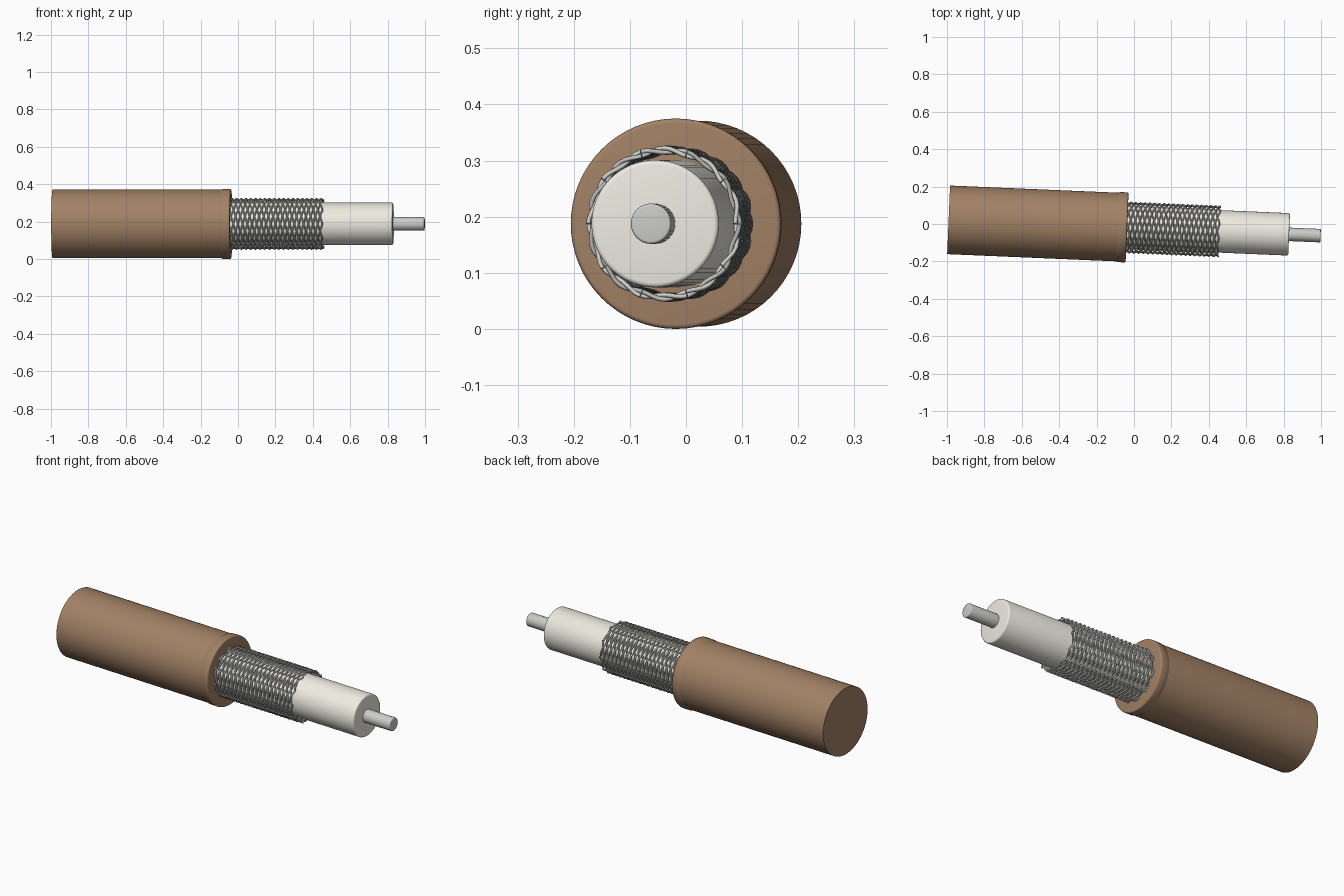
import bpy, bmesh
from math import sin, cos, pi, radians
from mathutils import Matrix

if "Cube" in bpy.data.objects:
    bpy.data.objects.remove(bpy.data.objects["Cube"])

# The cable axis runs along local x, turned slightly about z
PLACE = Matrix.Translation((0, -0.02, 0.1875)) @ Matrix.Rotation(radians(-2.44), 4, 'Z')


def material(name, rgb):
    m = bpy.data.materials.new(name)
    m.diffuse_color = (*rgb, 1)
    m.use_nodes = True
    m.node_tree.nodes["Principled BSDF"].inputs["Base Color"].default_value = m.diffuse_color
    return m


def lathe(name, profile, mat=None, segs=64):
    """Spin (position, radius) points round the x axis and cap both ends."""
    bm = bmesh.new()
    rings = [[bm.verts.new((s, r * cos(2 * pi * i / segs), r * sin(2 * pi * i / segs)))
              for i in range(segs)] for s, r in profile]
    for a, b in zip(rings, rings[1:]):
        for i in range(segs):
            j = (i + 1) % segs
            bm.faces.new((a[i], a[j], b[j], b[i]))
    bm.faces.new(rings[0])
    bm.faces.new(rings[-1])
    bmesh.ops.recalc_face_normals(bm, faces=bm.faces)
    me = bpy.data.meshes.new(name)
    bm.to_mesh(me)
    bm.free()
    ob = bpy.data.objects.new(name, me)
    bpy.context.collection.objects.link(ob)
    ob.matrix_world = PLACE
    if mat:
        me.materials.append(mat)
    bpy.ops.object.select_all(action='DESELECT')
    ob.select_set(True)
    bpy.context.view_layer.objects.active = ob
    bpy.ops.object.shade_smooth_by_angle(angle=radians(35))
    return ob


def rounded_end(s, r, b, steps=4):
    """Profile points of a small rounded edge finishing at position s."""
    return [(s - b + b * sin(k * pi / 2 / steps), r - b + b * cos(k * pi / 2 / steps))
            for k in range(steps + 1)]


brown = material("brown_plastic", (0.36, 0.22, 0.13))
cream = material("cream_plastic", (0.86, 0.84, 0.76))
metal = material("metal", (0.6, 0.61, 0.58))

# Outer jacket and the slightly wider collar at its cut end
lathe("outer_jacket", [(-0.992, 0.1835), (-0.06, 0.1835)], brown)
lathe("jacket_collar", [(-0.09, 0.182), (-0.082, 0.187)] + rounded_end(-0.037, 0.1875, 0.008), brown)

# Inner insulation and the central conductor
lathe("insulation", [(-0.06, 0.1135)] + rounded_end(0.83, 0.1135, 0.008), cream)
lathe("conductor", [(0.80, 0.036)] + rounded_end(0.9985, 0.036, 0.005), metal, 32)

# Woven shield: helical wires in both directions passing over and under
STARTS, TURNS, S0, S1 = 10, 2.0, -0.045, 0.457
curve = bpy.data.curves.new("braided_shield", 'CURVE')
curve.dimensions = '3D'
curve.bevel_depth = 0.0042
curve.bevel_resolution = 1
curve.use_fill_caps = True
n = int(80 * TURNS)
for way in (1, -1):
    for k in range(STARTS):
        sp = curve.splines.new('POLY')
        sp.points.add(n)
        for i, p in enumerate(sp.points):
            w = 2 * pi * TURNS * i / n
            a = way * w + 2 * pi * k / STARTS
            r = 0.131 + way * 0.004 * cos(STARTS * w)
            p.co = (S0 + (S1 - S0) * i / n, r * cos(a), r * sin(a), 1)
        sp.use_smooth = True
curve.materials.append(metal)
shield = bpy.data.objects.new("braided_shield", curve)
bpy.context.collection.objects.link(shield)
shield.matrix_world = PLACE
